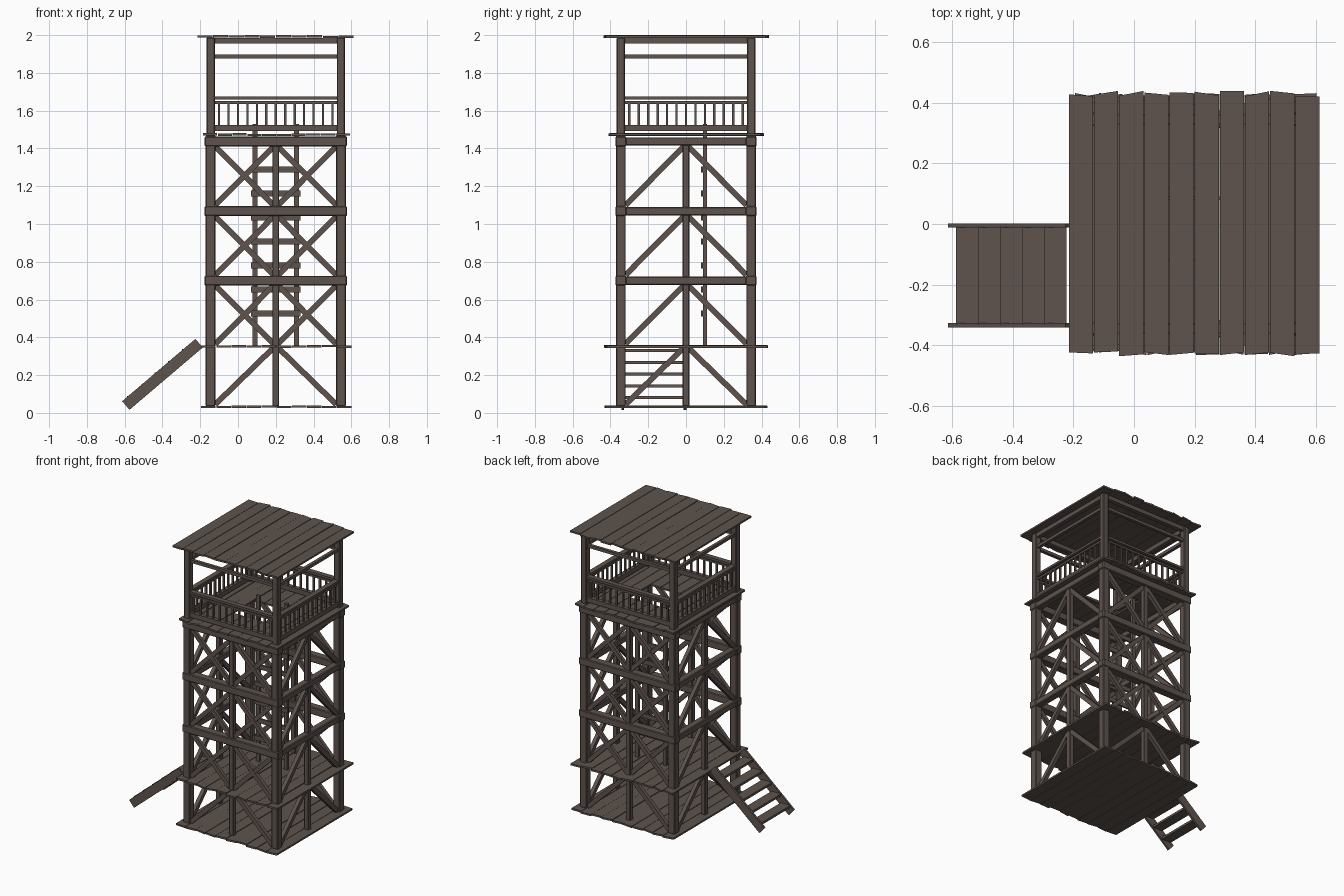
import bpy, bmesh, random
from mathutils import Vector, Matrix

random.seed(4)
cube = bpy.data.objects.get("Cube")
if cube:
    bpy.data.objects.remove(cube, do_unlink=True)

wood = bpy.data.materials.new("weathered dark wood")
wood.use_nodes = True
COLOR = (0.112, 0.087, 0.075, 1)
wood.diffuse_color = COLOR
wood.node_tree.nodes["Principled BSDF"].inputs["Base Color"].default_value = COLOR

CX = 0.2      # tower centre in x
R = 0.345     # distance from centre to post line
SIDES = (-1, 1)


def make(name, build, bevel=0):
    """Build one object from a function that fills a bmesh."""
    bm = bmesh.new()
    build(bm)
    mesh = bpy.data.meshes.new(name)
    bm.to_mesh(mesh)
    bm.free()
    mesh.materials.append(wood)
    obj = bpy.data.objects.new(name, mesh)
    bpy.context.collection.objects.link(obj)
    if bevel:
        mod = obj.modifiers.new("worn edges", 'BEVEL')
        mod.width = bevel
        mod.segments = 1
    return obj


def box(bm, lo, hi):
    """Axis-aligned box between two corners."""
    lo, hi = Vector(lo), Vector(hi)
    m = Matrix.Translation((lo + hi) / 2) @ Matrix.Diagonal((*(hi - lo), 1))
    return bmesh.ops.create_cube(bm, size=1, matrix=m)["verts"]


def timber(bm, a, b, wide, deep, normal):
    """Bar from a to b; deep is measured along normal, wide across it."""
    a, b, n = Vector(a), Vector(b), Vector(normal)
    d = (b - a).normalized()
    rot = Matrix((d, n.cross(d), n)).transposed().to_4x4()
    m = Matrix.Translation((a + b) / 2) @ rot
    bmesh.ops.create_cube(bm, size=1, matrix=m @ Matrix.Diagonal(((b - a).length, wide, deep, 1)))


def on_side(axis, s, u, z):
    """Point on a tower side: u along the side, z up."""
    return (CX + u, s * R, z) if axis == 'x' else (CX + s * R, u, z)


def rail(bm, axis, s, half, z0, z1, depth):
    """Horizontal bar along one side."""
    lo, hi = Vector(on_side(axis, s, -half, z0)), Vector(on_side(axis, s, half, z1))
    off = Vector((0, depth / 2, 0)) if axis == 'x' else Vector((depth / 2, 0, 0))
    box(bm, lo - off, hi + off)


ALL_SIDES = [(axis, s) for axis in 'xy' for s in SIDES]


# Plank floors and roof, with uneven ends and an optional ladder hatch
def planks(x0, x1, half_y, z, hatch=False):
    def build(bm):
        step = (x1 - x0) / 10
        for i in range(10):
            a, b = x0 + i * step, x0 + (i + 1) * step - 0.003
            dz = random.uniform(-0.002, 0.002)
            spans = [(-half_y, half_y)]
            if hatch and 3 <= i <= 6:
                spans = [(-half_y, -0.12), (0.12, half_y)]
            for lo, hi in spans:
                verts = box(bm, (a, lo, z - 0.006 + dz), (b, hi, z + 0.006 + dz))
                jitter = {}
                for v in verts:
                    if abs(v.co.y) > 0.3:
                        key = (v.co.x > (a + b) / 2, v.co.y > 0)
                        jitter.setdefault(key, random.uniform(-0.012, 0.008))
                        v.co.y += jitter[key] * (1 if v.co.y > 0 else -1)
    return build


make("ground_floor", planks(-0.195, 0.605, 0.425, 0.032))
make("lower_platform", planks(-0.195, 0.605, 0.425, 0.352))
make("lookout_deck", planks(-0.185, 0.595, 0.405, 1.473, True))
make("roof", planks(-0.215, 0.615, 0.432, 1.992))


# Corner posts, thinner above the deck
def corner_posts(bm):
    for sx in SIDES:
        for sy in SIDES:
            for half, z0, z1 in ((0.026, 0.035, 1.47), (0.022, 1.47, 1.987)):
                x, y = CX + sx * R, sy * R
                box(bm, (x - half, y - half, z0), (x + half, y + half, z1))


make("corner_posts", corner_posts, 0.005)


# Posts in the middle of each side
def middle_posts(bm):
    for axis, s in ALL_SIDES:
        x, y, _ = on_side(axis, s, 0, 0)
        box(bm, (x - 0.018, y - 0.018, 0.035), (x + 0.018, y + 0.018, 1.42))


make("middle_posts", middle_posts, 0.004)


# Ring beams at each storey
def ring_beams(bm):
    for z in (0.70, 1.068, 1.437):
        for axis, s in ALL_SIDES:
            if axis == 'x':
                rail(bm, axis, s, 0.377, z - 0.026, z + 0.026, 0.058)
            else:
                rail(bm, axis, s, 0.325, z - 0.022, z + 0.022, 0.05)


make("ring_beams", ring_beams, 0.005)


# Diagonal braces: inverted V on every side, crossed on front and back
def braces(bm):
    for level, (z0, z1) in enumerate(((0.045, 0.345), (0.365, 0.675), (0.73, 1.04), (1.1, 1.41))):
        for axis, s in ALL_SIDES:
            normal = (0, 1, 0) if axis == 'x' else (1, 0, 0)
            for side in SIDES:
                inner, outer = side * 0.012, side * 0.32
                timber(bm, on_side(axis, s, inner, z1), on_side(axis, s, outer, z0), 0.03, 0.026, normal)
                if axis == 'x' and level:
                    timber(bm, on_side(axis, s, outer, z1), on_side(axis, s, inner, z0), 0.03, 0.022, normal)


make("diagonal_braces", braces)


# Rails and balusters around the lookout
def railing(bm):
    for axis, s in ALL_SIDES:
        rail(bm, axis, s, 0.325, 1.492, 1.525, 0.03)
        rail(bm, axis, s, 0.325, 1.636, 1.65, 0.016)
        rail(bm, axis, s, 0.325, 1.658, 1.674, 0.036)
        for i in range(-6, 7):
            x, y, _ = on_side(axis, s, i * 0.05, 0)
            box(bm, (x - 0.006, y - 0.006, 1.52), (x + 0.006, y + 0.006, 1.64))


make("railing", railing)


# Beams carrying the roof
def roof_beams(bm):
    for axis, s in ALL_SIDES:
        rail(bm, axis, s, 0.33, 1.876, 1.897, 0.022)
        rail(bm, axis, s, 0.33, 1.955, 1.984, 0.03)


make("roof_beams", roof_beams)


# Ladder inside the tower
def ladder(bm):
    for s in SIDES:
        x = CX + s * 0.109
        box(bm, (x - 0.013, 0.09, 0.355), (x + 0.013, 0.11, 1.53))
    for i in range(7):
        z = 0.527 + i * 0.127
        box(bm, (CX - 0.13, 0.079, z - 0.016), (CX + 0.13, 0.091, z + 0.016))


make("ladder", ladder)


# Stairs from the ground to the lower platform
def stair_stringers(bm):
    for y in (-0.334, -0.005):
        timber(bm, (-0.594, y, 0.039), (-0.206, y, 0.369), 0.06, 0.014, (0, 1, 0))


def stair_treads(bm):
    for i in range(5):
        x, z = -0.55 + i * 0.0725, 0.081 + i * 0.0622
        box(bm, (x - 0.037, -0.33, z - 0.008), (x + 0.037, -0.01, z + 0.008))


make("stair_stringers", stair_stringers)
make("stair_treads", stair_treads)
